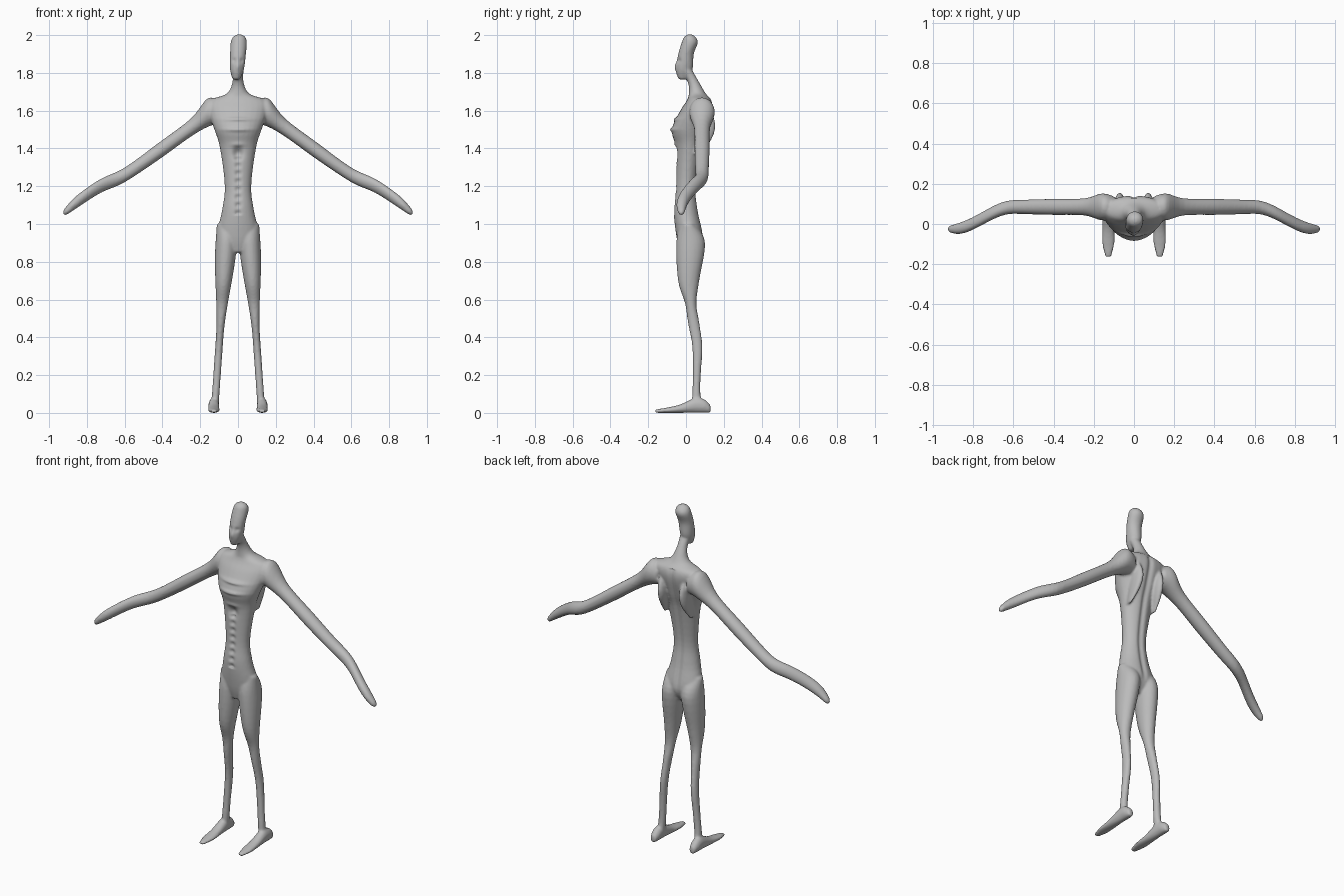
import bpy, bmesh, math
from mathutils import Vector

default_cube = bpy.data.objects.get("Cube")
if default_cube:
    bpy.data.objects.remove(default_cube)

grey = (0.5, 0.5, 0.5, 1)
skin = bpy.data.materials.new("grey skin")
skin.use_nodes = True
skin.diffuse_color = grey
skin.node_tree.nodes["Principled BSDF"].inputs["Base Color"].default_value = grey

sides = 28
parts = []


def ease(value, start, end):
    """Smooth step from zero at start to one at end."""
    t = min(max((value - start) / (end - start), 0), 1)
    return t * t * (3 - 2 * t)


def spline(rows, steps=5):
    """Pass a smooth curve through the given sections."""
    smooth = []
    for i in range(len(rows) - 1):
        before, start = rows[max(i - 1, 0)], rows[i]
        end, after = rows[i + 1], rows[min(i + 2, len(rows) - 1)]
        for k in range(steps):
            t = k / steps
            blend = ease(t, 0, 1)
            out_pull = t * (1 - t) ** 2 / 2
            in_pull = t * t * (t - 1) / 2
            smooth.append([b + (c - b) * blend + (c - a) * out_pull + (d - b) * in_pull
                           for a, b, c, d in zip(before, start, end, after)])
    return smooth + [rows[-1]]


def add_part(name, axis, sections):
    """Loft oval sections: position, then centre and radius on both other axes."""
    first, second = [i for i in range(3) if i != axis]
    bm = bmesh.new()
    rings = []
    for position, centre_a, radius_a, centre_b, radius_b in sections:
        ring = []
        for k in range(sides):
            angle = math.tau * k / sides
            point = Vector()
            point[axis] = position
            point[first] = centre_a + radius_a * math.cos(angle)
            point[second] = centre_b + radius_b * math.sin(angle)
            ring.append(bm.verts.new(point))
        rings.append(ring)
    for ring, following in zip(rings, rings[1:]):
        for k in range(sides):
            n = (k + 1) % sides
            bm.faces.new((ring[k], ring[n], following[n], following[k]))
    bm.faces.new(rings[0])
    bm.faces.new(rings[-1])
    bmesh.ops.recalc_face_normals(bm, faces=bm.faces)
    mesh = bpy.data.meshes.new(name)
    bm.to_mesh(mesh)
    bm.free()
    part = bpy.data.objects.new(name, mesh)
    bpy.context.collection.objects.link(part)
    parts.append(part)


def add_pair(name, axis, sections):
    """Add a left part and its mirrored right partner."""
    add_part("left_" + name, axis, sections)
    x_slot = 0 if axis == 0 else 1
    flipped = [[-v if i == x_slot else v for i, v in enumerate(row)] for row in sections]
    add_part("right_" + name, axis, flipped)


# Torso and neck: height, half width, depth centre, depth radius
torso = [(.85, .04, .01, .04), (.93, .11, .02, .07), (1.07, .085, 0, .065),
         (1.2, .07, 0, .055), (1.4, .095, .015, .07), (1.5, .125, .02, .095),
         (1.6, .16, .055, .085), (1.655, .15, .07, .065), (1.69, .06, .06, .045),
         (1.75, .03, .04, .03), (1.82, .03, 0, .03)]
add_part("torso", 2, [(z, 0, w, y, d) for z, w, y, d in spline(torso)])

# Head: a long, slightly tilted face with a bulging crown
head = [(1.765, .02, -.02, .02), (1.82, .037, -.01, .045), (1.9, .042, 0, .041),
        (1.96, .043, .02, .043), (1.99, .033, .02, .03), (2.004, .01, .02, .01)]
add_part("head", 2, [(z, (z - 1.9) / 15, w, y, d) for z, w, y, d in spline(head)])

# Legs lean outward and taper evenly: height, depth centre, depth radius
leg = [(1, .01, .04), (.9, .025, .076), (.7, .014, .056), (.58, .025, .03),
       (.48, .04, .03), (.35, .06, .027), (.2, .057, .021), (.1, .055, .022),
       (.02, .06, .03)]
add_pair("leg", 2, [(z, .125 - .07 * z, .02 + .037 * ease(z, .4, .9), y, d)
                    for z, y, d in spline(leg)])

# Feet rest flat from heel to toe: depth, half width, height
foot = [(.13, .015, .04), (.1, .026, .07), (.05, .028, .08), (-.03, .03, .045),
        (-.1, .03, .028), (-.163, .015, .018)]
add_pair("foot", 1, [(y, .128, w, top / 2, top / 2) for y, w, top in spline(foot)])

# Arms swing forward past the elbow: distance out, height, radius
arm = [(.1, 1.59, .06), (.16, 1.59, .076), (.25, 1.51, .048), (.42, 1.385, .045),
       (.6, 1.26, .039), (.73, 1.2, .037), (.85, 1.12, .034), (.91, 1.07, .022),
       (.926, 1.06, .008)]
add_pair("arm", 0, [(x, .085 - .11 * ease(x, .6, .9), r * .88, z, r)
                    for x, z, r in spline(arm)])

# Shoulder blades swell out of the back as narrow arches
blade = [(z, .085 - .015 * swell, .005 + .02 * swell, .06 + .04 * swell, .02 + .036 * swell)
         for z, swell in ((1.37 + .3 * k / 12, math.sin(math.pi * k / 12)) for k in range(13))]
add_pair("shoulder_blade", 2, blade)

# Merge the parts into one skin
bpy.ops.object.select_all(action='DESELECT')
for part in parts:
    part.select_set(True)
body = parts[0]
bpy.context.view_layer.objects.active = body
bpy.ops.object.join()
body.name = body.data.name = "body"
remesh = body.modifiers.new("merge", 'REMESH')
remesh.mode = 'VOXEL'
remesh.voxel_size = .007
soften = body.modifiers.new("soften", 'SMOOTH')
soften.iterations = 4
bpy.ops.object.convert(target='MESH')
body = bpy.context.object


def spot(co, x, z, width, height):
    """Soft brush falloff around a point seen from the front."""
    return math.exp(-((co.x - x) / width) ** 2 - ((co.z - z) / height) ** 2)


# Sculpt chest ribs, belly hollow, stitched groove, spine and face
for vert in body.data.vertices:
    co = vert.co
    centre_line = math.exp(-(co.x / .015) ** 2)
    if co.y < 0 and 1.05 < co.z < 1.65 and abs(co.x) < .15:
        for rib_height in (1.5, 1.555):
            co.y -= .01 * spot(co, 0, rib_height, .07, .01)
        co.y += .025 * spot(co, 0, 1.375, .024, .03)
        co.y -= .006 * spot(co, 0, 1.42, .035, .012)
        if co.z < 1.35:
            co.y += (.008 + .004 * math.sin(co.z * 150)) * centre_line
    elif co.y > .03 and .86 < co.z < 1.66 and abs(co.x) < .06:
        co.y -= .01 * centre_line * ease(co.z, .86, 1)
    elif co.y < 0 and 1.76 < co.z < 1.92:
        for eye_x in (-.02, .02):
            co.y += .008 * spot(co, eye_x, 1.865, .012, .012)
        co.y -= .007 * spot(co, 0, 1.835, .01, .02)
    co.z = max(co.z, 0)

body.data.materials.clear()
body.data.materials.append(skin)
bpy.ops.object.shade_smooth()
